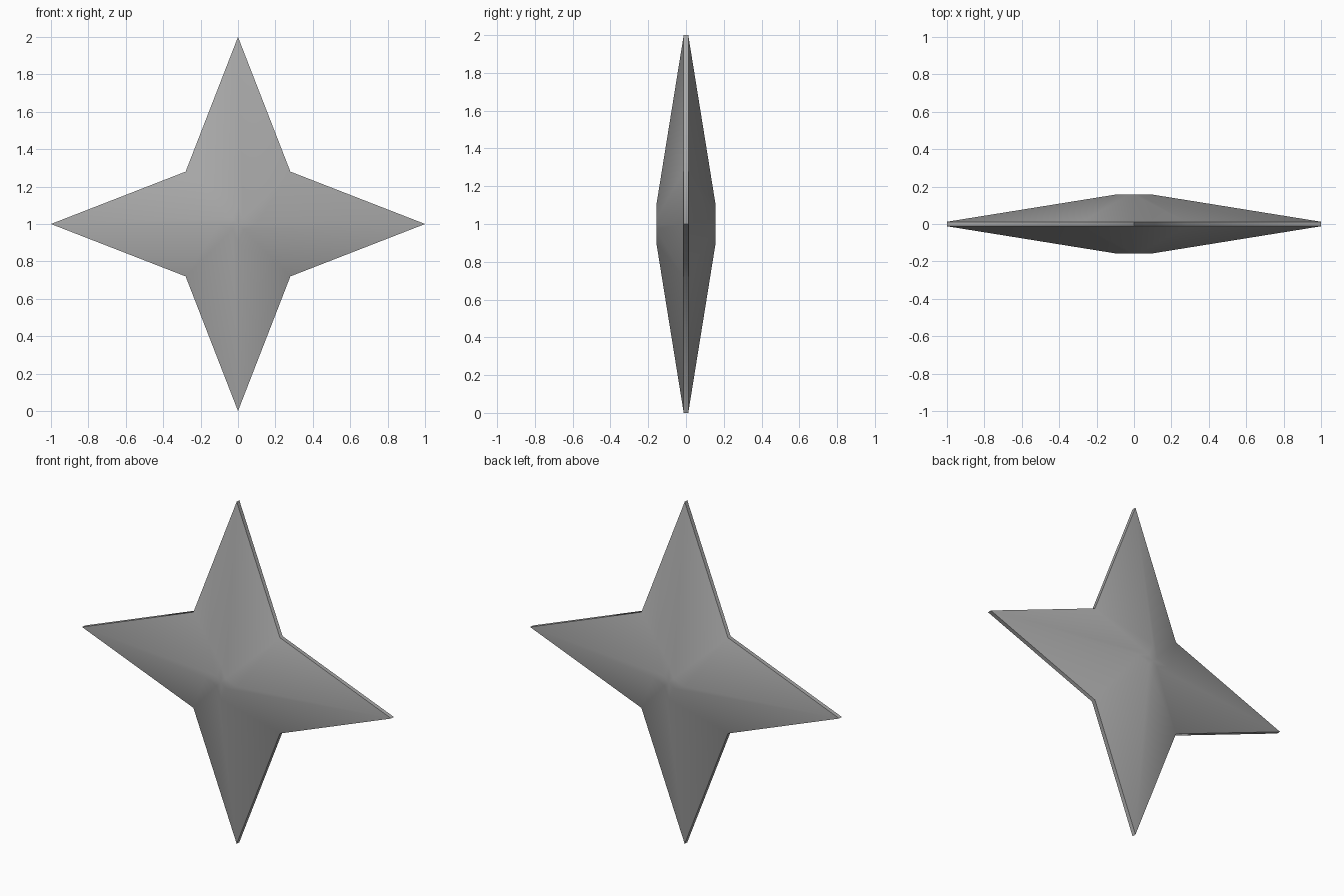
import bpy, bmesh, math

if "Cube" in bpy.data.objects:
    bpy.data.objects.remove(bpy.data.objects["Cube"])

TIP, NOTCH = 1.0, 0.396      # radii of points and notches
RIM, PEAK = 0.012, 0.157     # half thickness at rim and centre
CROWN = 0.1                  # scale of the small flat crown


def ring(bm, scale, y):
    """Eight-cornered star outline at depth y."""
    verts = []
    for i in range(8):
        r = (TIP if i % 2 == 0 else NOTCH) * scale
        a = i * math.pi / 4
        verts.append(bm.verts.new((r * math.cos(a), y, 1 + r * math.sin(a))))
    return verts


def bridge(bm, a, b):
    """Join two rings, running the diagonals along each arm."""
    for i in range(8):
        j = (i + 1) % 8
        bm.faces.new((a[i], a[j], b[j], b[i]))


bm = bmesh.new()
rings = [ring(bm, s, y) for s, y in
         ((CROWN, -PEAK), (1, -RIM), (1, RIM), (CROWN, PEAK))]
for a, b in zip(rings, rings[1:]):
    bridge(bm, a, b)

# Crown caps, fanned around the centre
for loop, y in ((rings[0], -PEAK), (rings[-1], PEAK)):
    c = bm.verts.new((0, y, 1))
    for i in range(8):
        bm.faces.new((loop[i], loop[(i + 1) % 8], c))
bmesh.ops.recalc_face_normals(bm, faces=bm.faces)

mesh = bpy.data.meshes.new("throwing_star")
bm.to_mesh(mesh)
bm.free()
star = bpy.data.objects.new("throwing_star", mesh)
bpy.context.collection.objects.link(star)

# Plain grey metal
grey = bpy.data.materials.new("steel_grey")
grey.diffuse_color = (0.4, 0.4, 0.4, 1)
grey.use_nodes = True
grey.node_tree.nodes["Principled BSDF"].inputs["Base Color"].default_value = grey.diffuse_color
mesh.materials.append(grey)

# Soft ridges, crisp rim
bpy.context.view_layer.objects.active = star
star.select_set(True)
bpy.ops.object.shade_smooth_by_angle(angle=math.radians(50))
